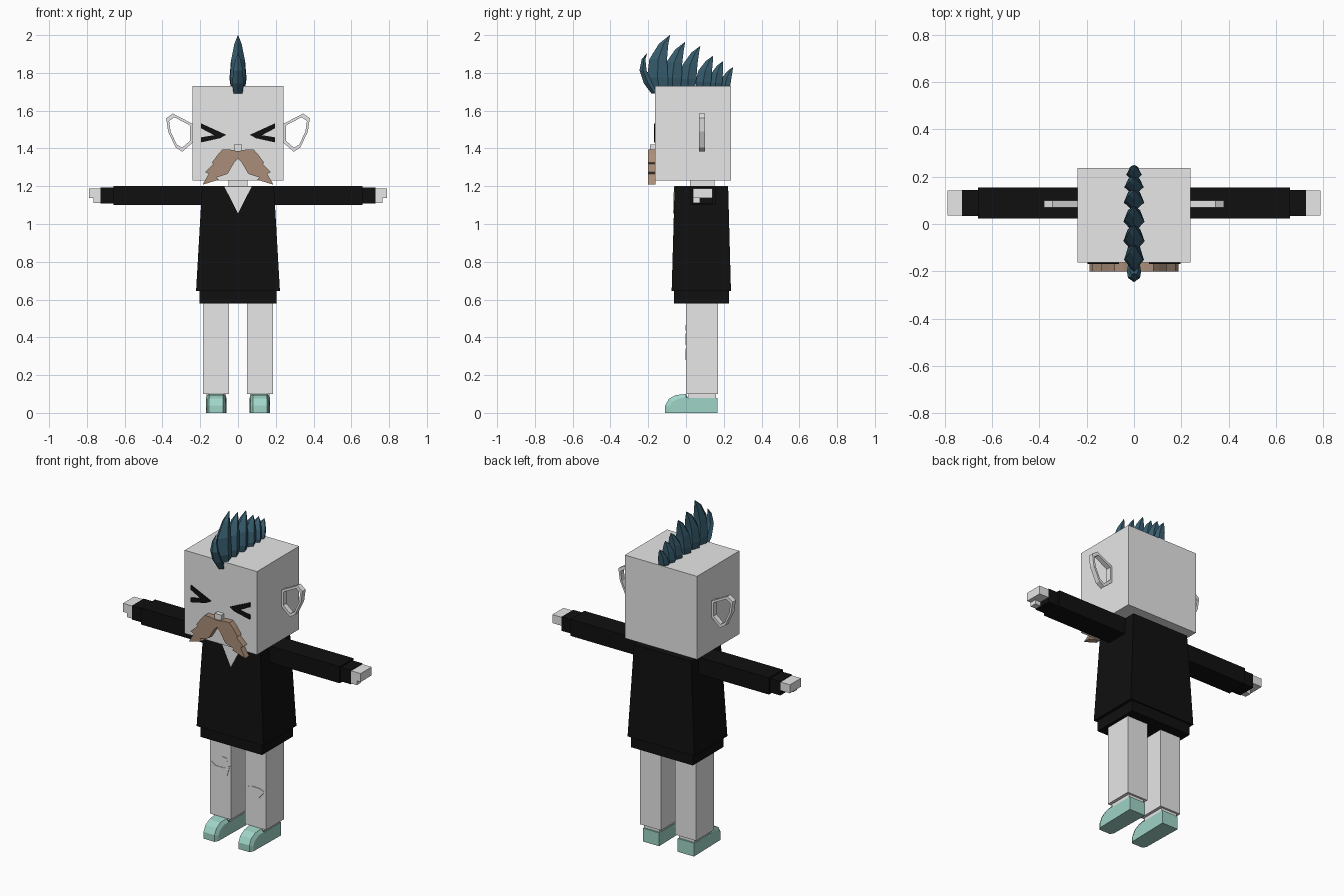
import bpy, bmesh
from mathutils import Vector

old = bpy.data.objects.get("Cube")
if old:
    bpy.data.objects.remove(old, do_unlink=True)


def material(name, rgb):
    m = bpy.data.materials.new(name)
    m.use_nodes = True
    m.diffuse_color = (*rgb, 1)
    bsdf = next(n for n in m.node_tree.nodes if n.type == 'BSDF_PRINCIPLED')
    bsdf.inputs["Base Color"].default_value = (*rgb, 1)
    return m


PALE = material("pale_grey", (0.8, 0.8, 0.8))
BLACK = material("black_cloth", (0.005, 0.005, 0.005))
BROWN = material("brown_moustache", (0.4, 0.27, 0.19))
TEAL = material("dark_teal_hair", (0.04, 0.115, 0.165))
MINT = material("mint_shoe", (0.35, 0.66, 0.57))


def finish(name, bm, mat):
    bmesh.ops.recalc_face_normals(bm, faces=bm.faces)
    mesh = bpy.data.meshes.new(name)
    bm.to_mesh(mesh)
    bm.free()
    mesh.materials.append(mat)
    obj = bpy.data.objects.new(name, mesh)
    bpy.context.collection.objects.link(obj)
    return obj


def loft(name, rings, mat):
    """Skin closed rings of equal length and cap both ends."""
    bm = bmesh.new()
    loops = [[bm.verts.new(p) for p in ring] for ring in rings]
    n = len(loops[0])
    for a, b in zip(loops, loops[1:]):
        for i in range(n):
            j = (i + 1) % n
            bm.faces.new((a[i], a[j], b[j], b[i]))
    bm.faces.new(loops[0])
    bm.faces.new(loops[-1])
    return finish(name, bm, mat)


def rect(x0, x1, y0, y1, z):
    return [(x0, y0, z), (x1, y0, z), (x1, y1, z), (x0, y1, z)]


def box(name, x, y, z, mat):
    return loft(name, [rect(*x, *y, z[0]), rect(*x, *y, z[1])], mat)


def plate(name, outline, y0, y1, mat, side=1):
    """Extrude an x-z outline along y."""
    return loft(name, [[(side * x, y, z) for x, z in outline] for y in (y0, y1)], mat)


def span(side, a, b):
    return sorted((side * a, side * b))


# Head, neck and nose
box("head", (-0.24, 0.24), (-0.163, 0.238), (1.23, 1.73), PALE)
box("neck", (-0.05, 0.05), (0.02, 0.15), (1.15, 1.24), PALE)
box("nose", (-0.022, 0.022), (-0.19, -0.16), (1.385, 1.42), PALE)

# Coat, hem and shirt opening
loft("coat", [rect(-0.222, 0.222, -0.076, 0.238, 0.645),
              rect(-0.19, 0.19, -0.06, 0.223, 1.2)], BLACK)
box("coat_hem", (-0.205, 0.205), (-0.064, 0.228), (0.58, 0.65), BLACK)
collar = loft("shirt_opening", [[(-0.072, y - 0.001, 1.198), (0.072, y - 0.001, 1.198),
                                 (0, y - 0.005, 1.055)] for y in (-0.063, -0.055)], PALE)

EYE = [(0.196, 1.533), (0.095, 1.487), (0.063, 1.472), (0.095, 1.454),
       (0.196, 1.432), (0.196, 1.459), (0.127, 1.47), (0.196, 1.507)]
MOUSTACHE = [(0, 1.385), (0.045, 1.395), (0.082, 1.395), (0.105, 1.37), (0.138, 1.325),
             (0.13, 1.318), (0.175, 1.275), (0.155, 1.265), (0.188, 1.208),
             (0.1, 1.235), (0.112, 1.247), (0.055, 1.265), (0.02, 1.325), (0, 1.345)]
EAR = [(0.24, 1.53), (0.345, 1.585), (0.38, 1.56), (0.37, 1.49),
       (0.33, 1.405), (0.295, 1.383), (0.24, 1.43)]
SHOE = [(-0.11, 0), (-0.11, 0.04), (-0.09, 0.075), (-0.055, 0.094), (0, 0.1),
        (0.01, 0.08), (0.167, 0.08), (0.167, 0)]


def ear(name, side):
    """Flat ring: outer and inner outlines on both faces, joined all round."""
    centre = Vector((0.304, 1.487))
    inner = [centre + (Vector(p) - centre) * 0.8 for p in EAR]
    bm = bmesh.new()
    loops = [[bm.verts.new((side * x, y, z)) for x, z in outline]
             for outline, y in ((EAR, 0.07), (EAR, 0.1), (inner, 0.1), (inner, 0.07))]
    for k in range(4):
        a, b = loops[k], loops[(k + 1) % 4]
        for i in range(len(EAR)):
            j = (i + 1) % len(EAR)
            bm.faces.new((a[i], a[j], b[j], b[i]))
    finish(name, bm, PALE)


def shoe(name, side):
    """Side profile lofted across x, pulled in at the toe and instep."""
    rings = []
    for u, drop in ((-1, 0.82), (-0.75, 1), (0.75, 1), (1, 0.82)):
        ring = []
        for y, z in SHOE:
            toe = y < -0.05
            ring.append((side * 0.116 + u * 0.054 * (0.9 if toe else 1),
                         y + (0.02 if toe and drop < 1 else 0),
                         z * drop if y < 0.005 else z))
        rings.append(ring)
    loft(name, rings, MINT)


# Paired parts
for side, label in ((1, "left"), (-1, "right")):
    plate(label + "_eye", EYE, -0.17, -0.162, BLACK, side)
    plate(label + "_moustache", MOUSTACHE, -0.2, -0.162, BROWN, side)
    ear(label + "_ear", side)
    box(label + "_sleeve", span(side, 0.15, 0.66), (0.023, 0.155), (1.1, 1.2), BLACK)
    box(label + "_cuff", span(side, 0.65, 0.727), (0.033, 0.143), (1.108, 1.192), BLACK)
    box(label + "_hand", span(side, 0.72, 0.79), (0.036, 0.141), (1.137, 1.188), PALE)
    box(label + "_thumb", span(side, 0.72, 0.765), (0.036, 0.075), (1.112, 1.14), PALE)
    box(label + "_leg", span(side, 0.047, 0.186), (0, 0.17), (0.1, 0.6), PALE)
    box(label + "_ankle", span(side, 0.064, 0.168), (0.012, 0.158), (0.06, 0.11), PALE)
    shoe(label + "_shoe", side)

# Knee patches
plate("right_knee_patch", [(-0.175, 0.42), (-0.15, 0.36), (-0.07, 0.36), (-0.053, 0.42),
                           (-0.09, 0.4), (-0.15, 0.4)], -0.003, 0.002, PALE)
plate("right_small_patch", [(-0.125, 0.437), (-0.07, 0.443), (-0.068, 0.462),
                            (-0.105, 0.465)], -0.003, 0.002, PALE)
plate("left_knee_patch", [(0.05, 0.325), (0.09, 0.283), (0.14, 0.28), (0.178, 0.325),
                          (0.15, 0.338), (0.09, 0.34)], -0.003, 0.002, PALE)

# Crest of backswept spikes: base y, base z, bend y, tip y, tip z, depth, width
SPIKES = [(-0.165, 1.69, -0.27, -0.206, 1.905, 0.022, 0.03),
          (-0.14, 1.7, -0.182, -0.085, 2.0, 0.055, 0.042),
          (-0.07, 1.71, -0.087, -0.005, 1.963, 0.05, 0.045),
          (0.01, 1.71, 0.0, 0.075, 1.942, 0.046, 0.045),
          (0.09, 1.71, 0.088, 0.143, 1.89, 0.042, 0.043),
          (0.155, 1.71, 0.153, 0.196, 1.862, 0.036, 0.04),
          (0.205, 1.71, 0.208, 0.249, 1.83, 0.028, 0.032)]
for n, (by, bz, cy, ty, tz, depth, width) in enumerate(SPIKES):
    cz = bz + 0.65 * (tz - bz)
    rings = []
    for t, s in ((0, 0.8), (0.2, 1), (0.5, 0.85), (0.8, 0.45), (1, 0.02)):
        a, b, c = (1 - t) ** 2, 2 * t * (1 - t), t * t
        y, z = a * by + b * cy + c * ty, a * bz + b * cz + c * tz
        d, w = depth * s, width * s
        rings.append([(0, y - d, z), (w, y, z), (w * 0.6, y + d, z),
                      (-w * 0.6, y + d, z), (-w, y, z)])
    loft("hair_spike_%d" % (n + 1), rings, TEAL)
